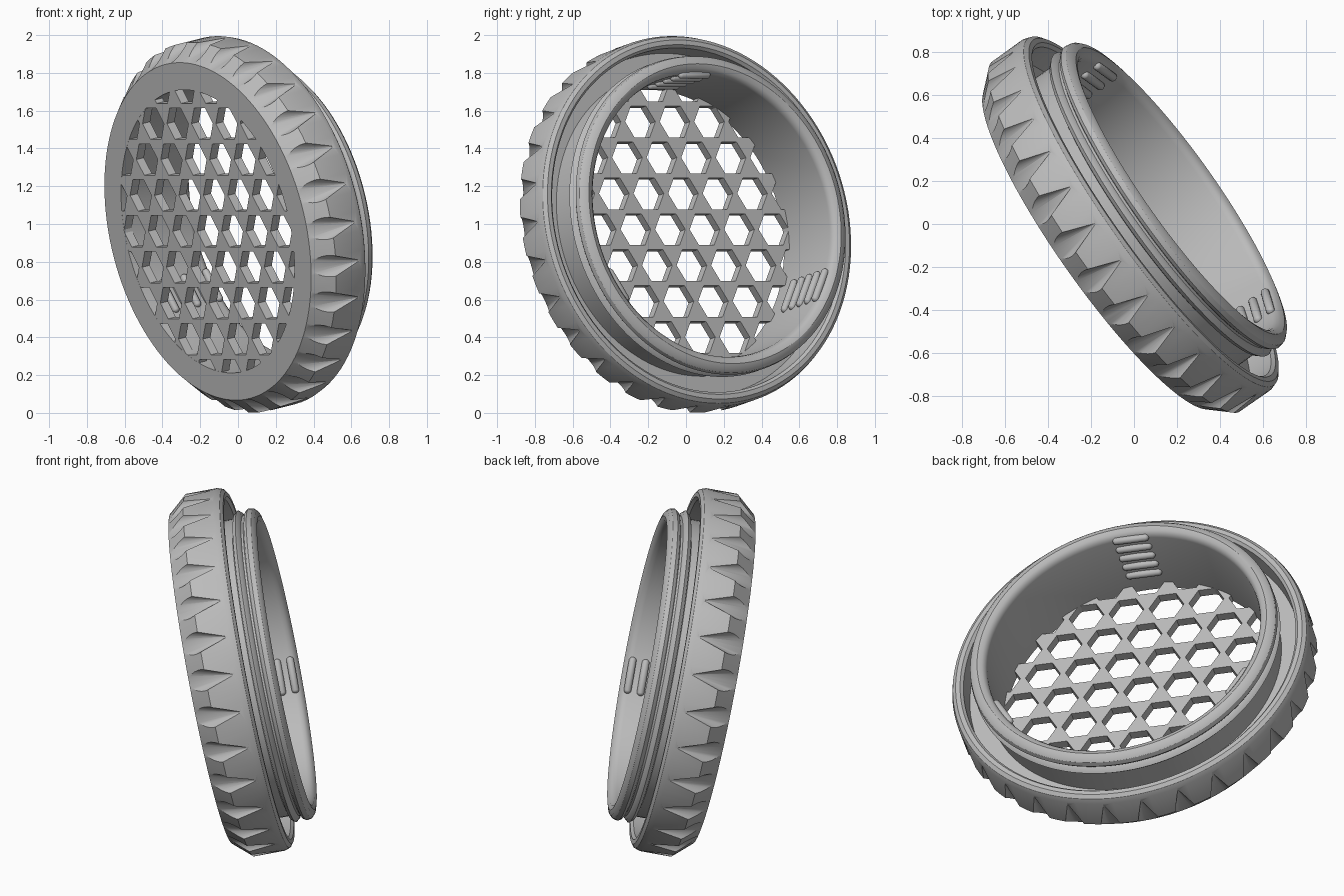
import bpy, bmesh
from math import sin, cos, pi, radians, sqrt
from mathutils import Matrix, Vector

cube = bpy.data.objects.get("Cube")
if cube:
    bpy.data.objects.remove(cube)

grey = bpy.data.materials.new("plain_grey")
grey.use_nodes = True
colour = (0.5, 0.5, 0.5, 1)
grey.diffuse_color = colour
grey.node_tree.nodes["Principled BSDF"].inputs["Base Color"].default_value = colour

# Tilted frame: local z runs from the grille face to the open end
axis = Vector((0.8, 0.566, 0.2)).normalized()
side = Vector((-axis.y, axis.x, 0)).normalized()
up = axis.cross(side)
frame = Matrix((side, up, axis)).transposed().to_4x4()
frame.translation = (-0.16, -0.112, 0.961)


def make(name, bm):
    bmesh.ops.recalc_face_normals(bm, faces=bm.faces[:])
    mesh = bpy.data.meshes.new(name)
    bm.to_mesh(mesh)
    bm.free()
    mesh.materials.append(grey)
    ob = bpy.data.objects.new(name, mesh)
    ob.matrix_world = frame
    bpy.context.collection.objects.link(ob)
    return ob


def cut(ob, cutter):
    cutter.hide_render = True
    mod = ob.modifiers.new("cut", 'BOOLEAN')
    mod.operation, mod.solver, mod.object = 'DIFFERENCE', 'EXACT', cutter
    bpy.context.view_layer.update()
    graph = bpy.context.evaluated_depsgraph_get()
    mesh = bpy.data.meshes.new_from_object(ob.evaluated_get(graph))
    ob.modifiers.clear()
    ob.data = mesh
    bpy.data.objects.remove(cutter)


def smooth(ob, angle):
    bpy.ops.object.select_all(action='DESELECT')
    ob.select_set(True)
    bpy.context.view_layer.objects.active = ob
    bpy.ops.object.shade_smooth_by_angle(angle=radians(angle))


def revolve(profile, segments):
    bm = bmesh.new()
    rings = [[bm.verts.new((r * cos(2 * pi * i / segments), r * sin(2 * pi * i / segments), t))
              for r, t in profile] for i in range(segments)]
    n = len(profile)
    for i in range(segments):
        a, b = rings[i], rings[(i + 1) % segments]
        for j in range(n):
            k = (j + 1) % n
            bm.faces.new((a[j], b[j], b[k], a[k]))
    return bm


# Cap body: chamfered grip ring, groove, and ridged neck (radius, depth)
profile = [
    (0.765, 0), (0.912, 0), (1.0, 0.10), (1.0, 0.27), (0.99, 0.30), (0.97, 0.315),
    (0.945, 0.315), (0.93, 0.30), (0.925, 0.18), (0.82, 0.18), (0.82, 0.335),
    (0.845, 0.342), (0.86, 0.36), (0.845, 0.378), (0.83, 0.385), (0.83, 0.397),
    (0.85, 0.405), (0.86, 0.42), (0.855, 0.445), (0.838, 0.462), (0.81, 0.47),
    (0.785, 0.462), (0.77, 0.445), (0.765, 0.425)]
body = make("cap_body", revolve(profile, 120))

# Teardrop grip notches, cut with cones lying along the rim
NOTCHES = 30
bm = bmesh.new()
for i in range(NOTCHES):
    spin = Matrix.Rotation(2 * pi * i / NOTCHES, 4, 'Z')
    bmesh.ops.create_cone(bm, cap_ends=True, segments=32, radius1=0.098, radius2=0,
                          depth=0.28, matrix=spin @ Matrix.Translation((1.003, 0, 0.12)))
cut(body, make("notch_cutter", bm))
smooth(body, 32)

# Honeycomb grille across the front
bm = bmesh.new()
bmesh.ops.create_cone(bm, cap_ends=True, segments=120, radius1=0.77, radius2=0.77,
                      depth=0.05, matrix=Matrix.Translation((0, 0, 0.0255)))
grille = make("honeycomb_grille", bm)
PITCH = 0.224
bm = bmesh.new()
for row in range(-5, 6):
    for col in range(-5, 6):
        x = (col + (row % 2) / 2) * PITCH
        y = row * PITCH * sqrt(3) / 2
        if x * x + y * y < 0.84 ** 2:
            place = Matrix.Translation((x, y, 0.03)) @ Matrix.Rotation(pi / 6, 4, 'Z')
            bmesh.ops.create_cone(bm, cap_ends=True, segments=6, radius1=0.098,
                                  radius2=0.098, depth=0.2, matrix=place)
cut(grille, make("hexagon_cutter", bm))

# Three groups of rounded grip bars inside the neck
for g in range(3):
    angle = pi / 2 + g * 2 * pi / 3
    bm = bmesh.new()
    for b in range(5):
        new = bmesh.ops.create_uvsphere(bm, u_segments=16, v_segments=12, radius=0.021)["verts"]
        place = (Matrix.Rotation(angle, 4, 'Z')
                 @ Matrix.Translation((0.758, 0, 0.14 + b * 0.072))
                 @ Matrix.Rotation(pi / 2, 4, 'X'))
        for v in new:
            if abs(v.co.z) > 0.001:
                v.co.z += 0.08 if v.co.z > 0 else -0.08
            v.co = place @ v.co
    smooth(make("grip_bars_" + str(g + 1), bm), 60)
